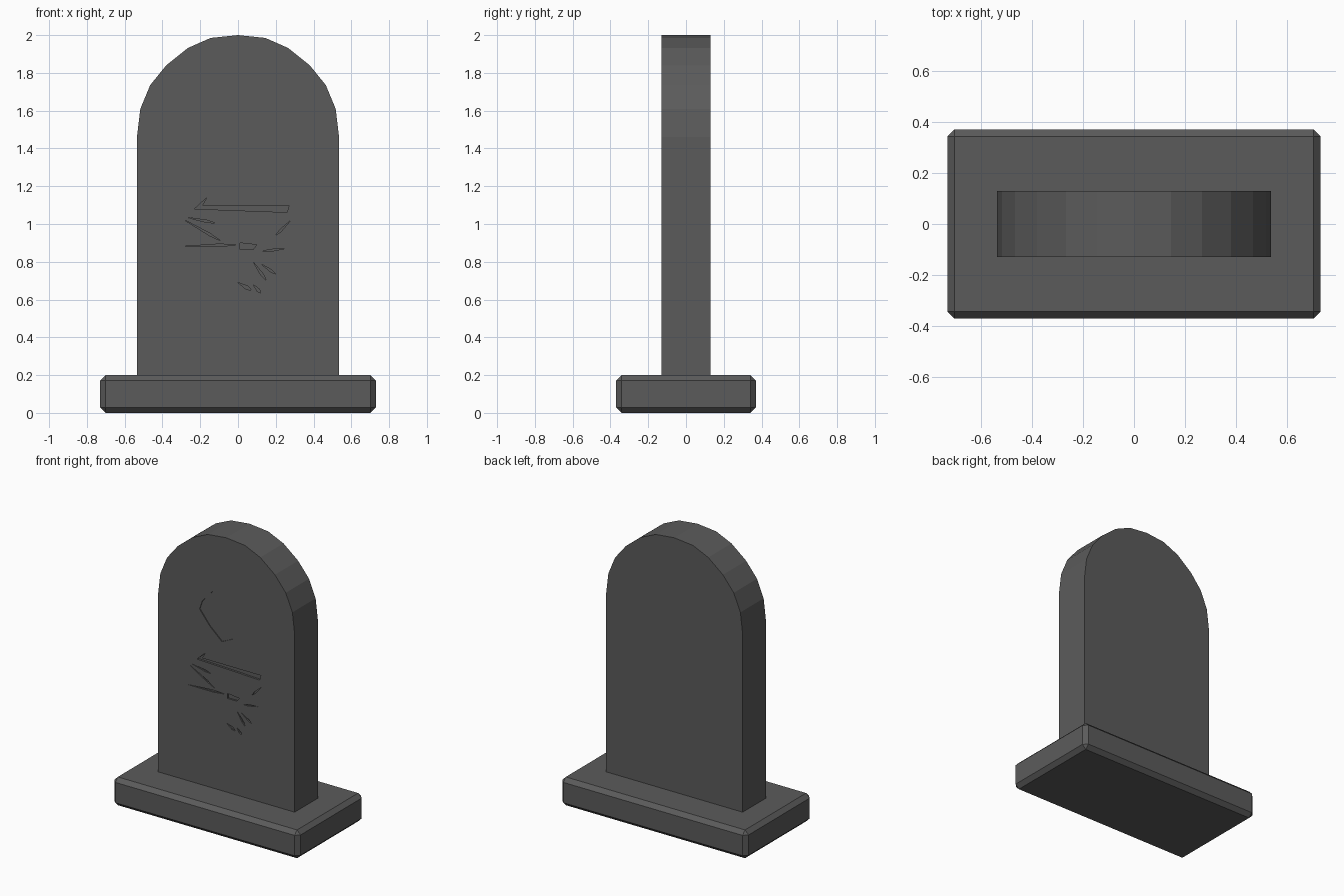
import bpy, bmesh
from mathutils import Vector

cube = bpy.data.objects.get("Cube")
if cube:
    bpy.data.objects.remove(cube, do_unlink=True)

stone = bpy.data.materials.new("dark_grey_stone")
stone.use_nodes = True
colour = (0.105, 0.105, 0.105, 1)
stone.diffuse_color = colour
stone.node_tree.nodes["Principled BSDF"].inputs["Base Color"].default_value = colour

HALF_WIDTH, FRONT, BACK = 0.535, -0.13, 0.13


def add_prism(bm, outline, y0, y1):
    """Extrude an x/z outline from y0 to y1."""
    face = bm.faces.new([bm.verts.new((x, y0, z)) for x, z in outline])
    grown = bmesh.ops.extrude_face_region(bm, geom=[face])
    verts = [v for v in grown["geom"] if isinstance(v, bmesh.types.BMVert)]
    bmesh.ops.translate(bm, verts=verts, vec=(0, y1 - y0, 0))


def make_object(name, bm):
    bmesh.ops.recalc_face_normals(bm, faces=bm.faces[:])
    mesh = bpy.data.meshes.new(name)
    bm.to_mesh(mesh)
    bm.free()
    mesh.materials.append(stone)
    obj = bpy.data.objects.new(name, mesh)
    bpy.context.scene.collection.objects.link(obj)
    return obj


def scratch(a, b, width):
    """Outline of a pointed chisel mark from a to b."""
    a, b = Vector(a), Vector(b)
    side = (b - a).orthogonal().normalized() * width / 2
    wide = a.lerp(b, 0.7)
    return [a, wide + side, b, wide - side]


# Chamfered plinth
bm = bmesh.new()
bmesh.ops.create_cube(bm, size=1)
bmesh.ops.scale(bm, verts=bm.verts[:], vec=(1.46, 0.74, 0.2))
bmesh.ops.translate(bm, verts=bm.verts[:], vec=(0, 0, 0.1))
bmesh.ops.bevel(bm, geom=bm.edges[:], offset=0.028, segments=1,
                affect='EDGES', profile=0.5)
make_object("plinth", bm)

# Upright slab with a faceted round top
half = [(HALF_WIDTH, 0.19), (HALF_WIDTH, 1.46), (0.517, 1.61), (0.465, 1.735),
        (0.38, 1.84), (0.265, 1.932), (0.145, 1.985)]
outline = half + [(0, 2.0)] + [(-x, z) for x, z in reversed(half)]
bm = bmesh.new()
add_prism(bm, outline, FRONT, BACK)
slab = make_object("headstone_slab", bm)

# Shallow medallion and worn chisel marks, cut into the front
medallion = [(-0.035, 1.255), (0.06, 1.3), (0.2, 1.44), (0.2, 1.47), (0.11, 1.59),
             (0, 1.64), (-0.11, 1.59), (-0.19, 1.5), (-0.21, 1.44), (-0.13, 1.34)]
long_groove = [(-0.23, 1.08), (0.26, 1.062), (0.27, 1.097), (-0.19, 1.097),
               (-0.165, 1.14)]
chip = [(0.01, 0.865), (0.08, 0.865), (0.1, 0.89), (0.01, 0.9)]
marks = [
    scratch((-0.29, 1.025), (-0.09, 0.91), 0.012),
    scratch((-0.27, 1.035), (-0.12, 1.005), 0.012),
    scratch((-0.31, 0.88), (-0.01, 0.89), 0.014),
    scratch((0.28, 1.02), (0.2, 0.94), 0.012),
    scratch((0.25, 0.87), (0.13, 0.855), 0.012),
    scratch((0.08, 0.8), (0.15, 0.7), 0.014),
    scratch((0.12, 0.79), (0.2, 0.735), 0.012),
    scratch((0.0, 0.69), (0.07, 0.65), 0.02),
    scratch((0.08, 0.68), (0.12, 0.635), 0.016),
]
cutter_parts = [(medallion, 0.006), (long_groove, 0.014), (chip, 0.012)]
cutter_parts += [(mark, 0.01) for mark in marks]
bm = bmesh.new()
for shape, depth in cutter_parts:
    add_prism(bm, shape, FRONT - 0.05, FRONT + depth)
cutter = make_object("carving_cutter", bm)
cutter.hide_render = True

carve = slab.modifiers.new("carving", 'BOOLEAN')
carve.operation = 'DIFFERENCE'
carve.solver = 'EXACT'
carve.object = cutter
bpy.context.view_layer.objects.active = slab
bpy.ops.object.modifier_apply(modifier=carve.name)
bpy.data.objects.remove(cutter, do_unlink=True)
